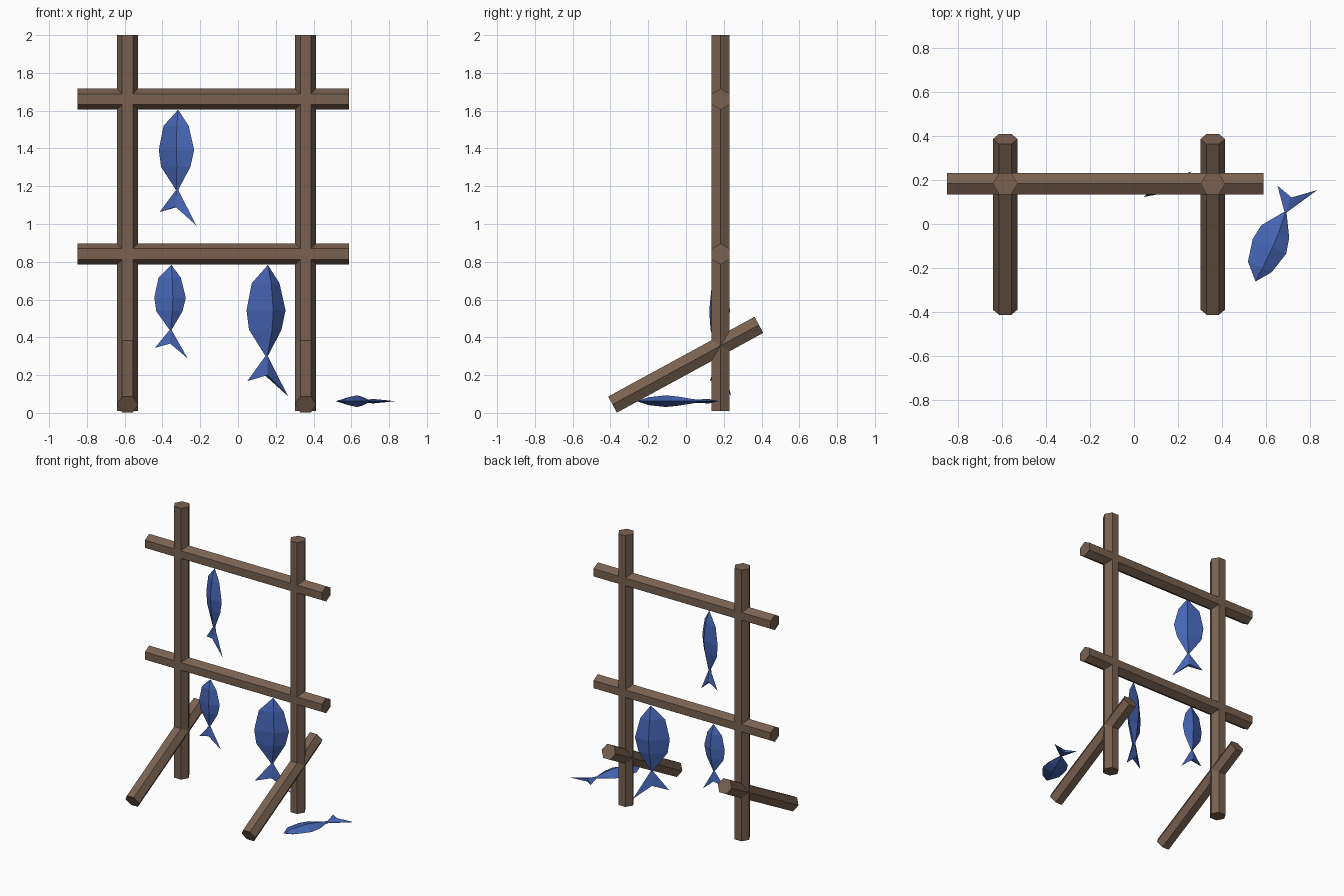
import bpy
from math import radians, cos, sin, pi
from mathutils import Vector

if "Cube" in bpy.data.objects:
    bpy.data.objects.remove(bpy.data.objects["Cube"])


def material(name, color):
    m = bpy.data.materials.new(name)
    m.diffuse_color = color
    m.use_nodes = True
    m.node_tree.nodes["Principled BSDF"].inputs["Base Color"].default_value = m.diffuse_color
    return m


WOOD = material("wood", (0.19, 0.12, 0.08, 1))
BLUE = material("fish_blue", (0.06, 0.13, 0.46, 1))


def make(name, rings, mat, tip=None):
    """Skin a list of equal rings; optional pointed start, split cap for 4-sided ends."""
    n = len(rings[0])
    verts = [v for r in rings for v in r]
    faces = [(a * n + i, a * n + (i + 1) % n, (a + 1) * n + (i + 1) % n, (a + 1) * n + i)
             for a in range(len(rings) - 1) for i in range(n)]
    end = (len(rings) - 1) * n
    if tip is None:
        faces += [tuple(reversed(range(n))), tuple(range(end, end + n))]
    else:
        verts.append(tip)
        faces += [(len(verts) - 1, (i + 1) % n, i) for i in range(n)]
        faces += [(end, end + 1, end + 3), (end + 1, end + 2, end + 3)]
    me = bpy.data.meshes.new(name)
    me.from_pydata(verts, [], faces)
    import bmesh
    bm = bmesh.new()
    bm.from_mesh(me)
    bmesh.ops.recalc_face_normals(bm, faces=bm.faces)
    bm.to_mesh(me)
    bm.free()
    me.materials.append(mat)
    ob = bpy.data.objects.new(name, me)
    bpy.context.collection.objects.link(ob)
    return ob


def beam(name, start, end, corner, r=0.056):
    """Hexagonal pole with one corner facing the given direction."""
    p, q, s = Vector(start), Vector(end), Vector(corner)
    t = (q - p).normalized().cross(s)
    ring = [r * (cos(i * pi / 3) * s + sin(i * pi / 3) * t) for i in range(6)]
    make(name, [[p + o for o in ring], [q + o for o in ring]], WOOD)


def fish(name, nose, size, rot):
    # each station: depth below nose, belly x, ridge x, back x, half thickness
    body = [(0.20, -0.20, 0.01, 0.145, 0.06),
            (0.50, -0.265, 0.02, 0.22, 0.09),
            (0.71, -0.235, 0.015, 0.17, 0.07),
            (1.00, -0.03, -0.015, 0.0, 0.025)]
    rings = [[(a, 0, -d), (m, -t, -d), (b, 0, -d), (m, t, -d)] for d, a, m, b, t in body]
    # forked tail: short tip, notch, long tip, notch
    rings.append([(-0.255, 0, -1.275), (-0.02, -0.035, -1.21),
                  (0.25, 0, -1.44), (-0.02, 0.035, -1.21)])
    ob = make(name, rings, BLUE, tip=(0, 0, 0))
    ob.location = nose
    ob.scale = (size,) * 3
    ob.rotation_euler = [radians(a) for a in rot]


# Upright posts and slanted braces
Y = 0.183
for side, x in (("left", -0.585), ("right", 0.358)):
    beam(side + "_post", (x, Y, 0.01), (x, Y, 2.0), (1, 0, 0))
    beam(side + "_brace", (x, -0.389, 0.044), (x, 0.386, 0.466), (1, 0, 0))

# Horizontal rails
for level, z in (("lower", 0.841), ("upper", 1.661)):
    beam(level + "_rail", (-0.85, Y, z), (0.588, Y, z), (0, 0, 1))

# Hanging fish and the one lying on the ground
fish("upper_fish", (-0.317, Y, 1.605), 0.425, (0, 0, -25))
fish("lower_left_fish", (-0.352, Y, 0.783), 0.344, (0, 0, 0))
fish("lower_right_fish", (0.158, Y, 0.783), 0.482, (0, 0, 28))
fish("ground_fish", (0.552, -0.261, 0.062), 0.343, (90, 0, -24.2))
